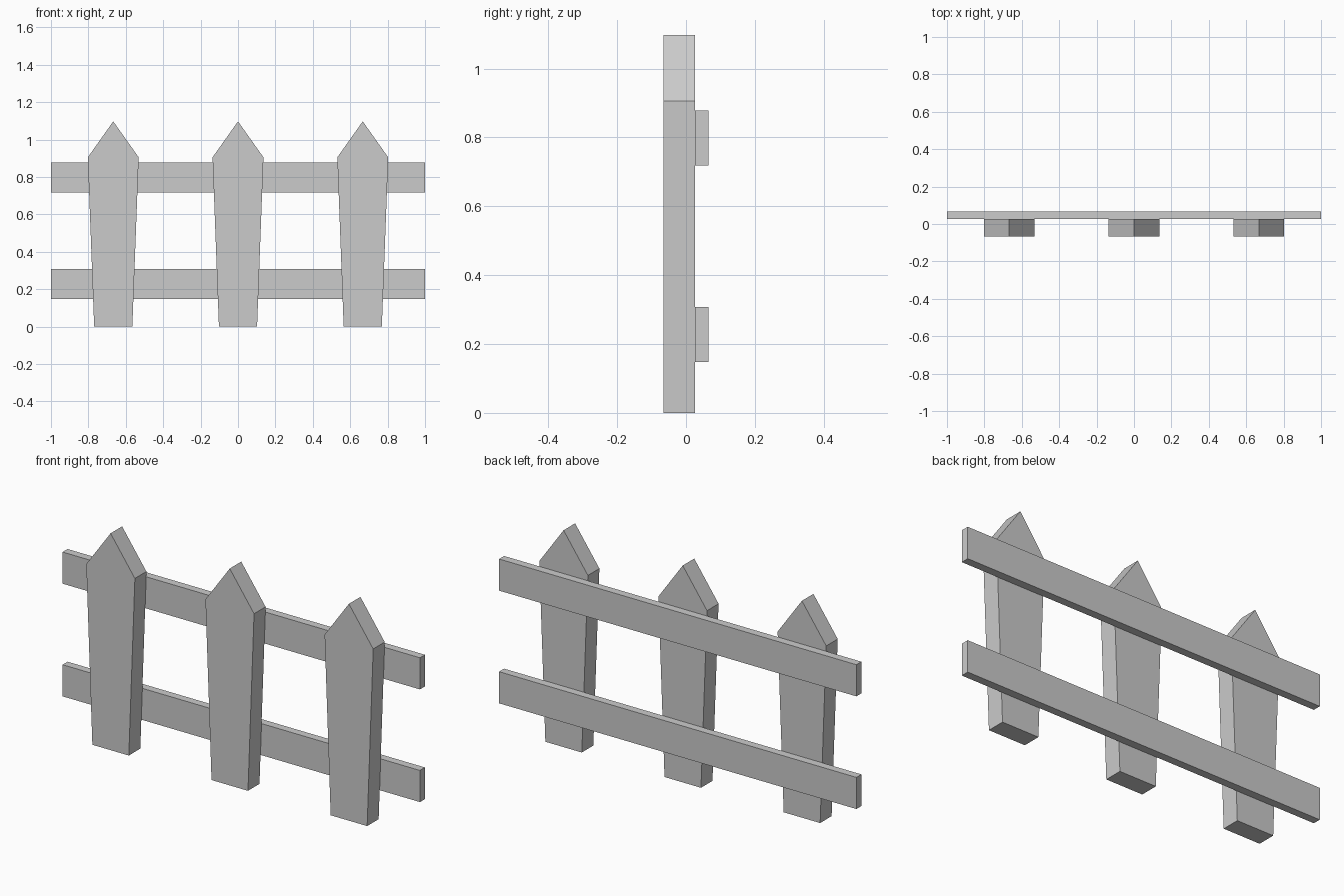
import bpy

if "Cube" in bpy.data.objects:
    bpy.data.objects.remove(bpy.data.objects["Cube"])


def extrude_profile(name, profile, x, y0, y1):
    """Extrude an (x, z) outline along y into a closed solid."""
    n = len(profile)
    verts = [(x + px, y, pz) for y in (y0, y1) for px, pz in profile]
    faces = [tuple(range(n)), tuple(reversed(range(n, 2 * n)))]
    faces += [(i, i + n, (i + 1) % n + n, (i + 1) % n) for i in range(n)]
    mesh = bpy.data.meshes.new(name)
    mesh.from_pydata(verts, [], faces)
    mesh.update()
    obj = bpy.data.objects.new(name, mesh)
    bpy.context.collection.objects.link(obj)
    return obj


# Tapered pickets with pointed tops
picket = [(-0.102, 0), (0.102, 0), (0.136, 0.905), (0, 1.097), (-0.136, 0.905)]
for label, x in (("left", -0.667), ("middle", 0.0), ("right", 0.667)):
    extrude_profile(f"picket_{label}", picket, x, -0.066, 0.026)

# Horizontal rails fixed to the back of the pickets
for label, z0, z1 in (("lower", 0.148, 0.308), ("upper", 0.718, 0.878)):
    rail = [(-1, z0), (1, z0), (1, z1), (-1, z1)]
    extrude_profile(f"rail_{label}", rail, 0, 0.026, 0.066)
